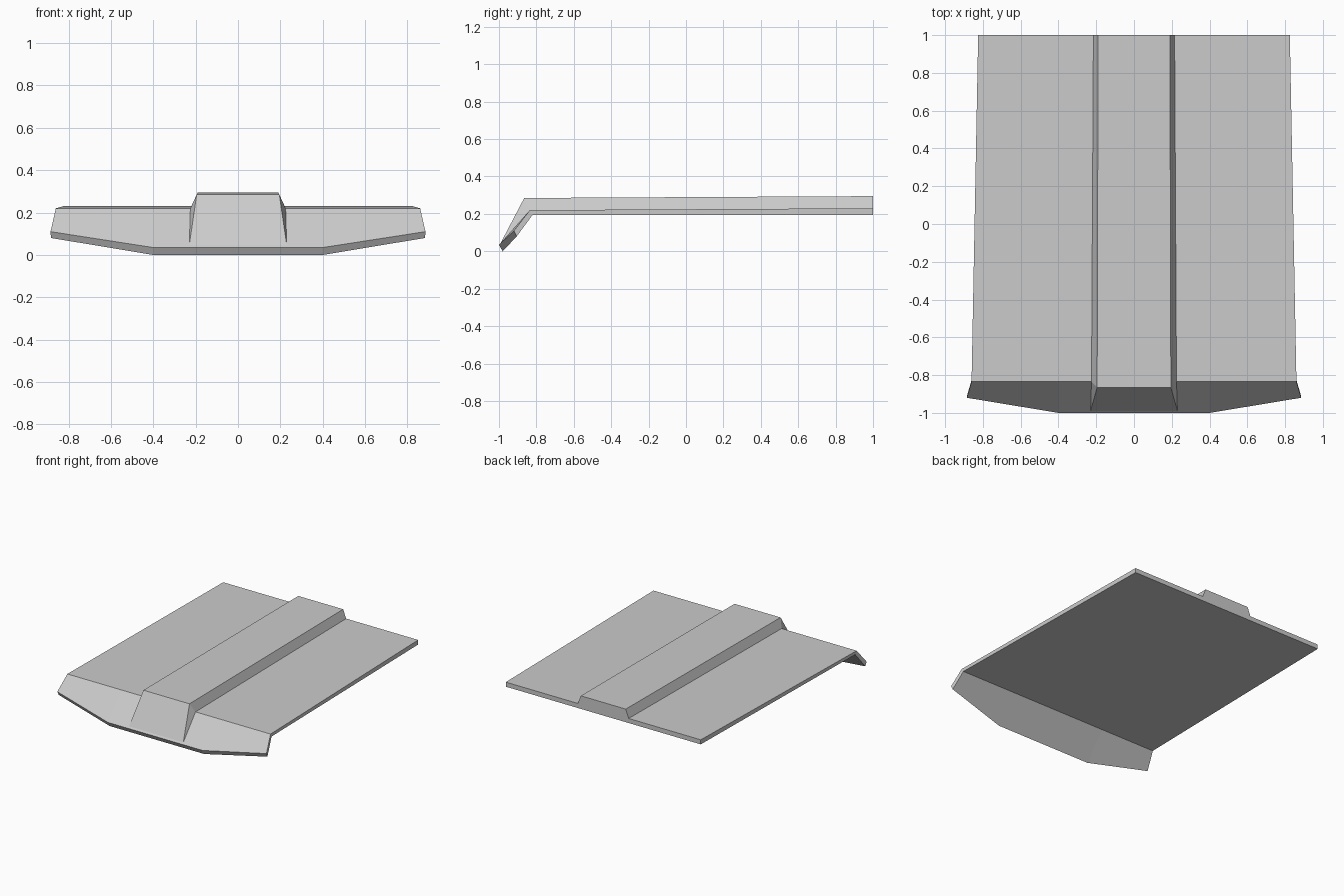
import bpy, bmesh

cube = bpy.data.objects.get("Cube")
if cube:
    bpy.data.objects.remove(cube)

grey = bpy.data.materials.new("light grey")
grey.use_nodes = True
grey.diffuse_color = (0.6, 0.6, 0.6, 1)
grey.node_tree.nodes["Principled BSDF"].inputs["Base Color"].default_value = (0.6, 0.6, 0.6, 1)


def mirrored_row(bm, half):
    """Points from left to right: the half row and its mirror image."""
    pts = half + [(-x, y, z) for x, y, z in reversed(half)]
    return [bm.verts.new(p) for p in pts]


def finish(bm, name):
    bmesh.ops.recalc_face_normals(bm, faces=bm.faces)
    mesh = bpy.data.meshes.new(name)
    bm.to_mesh(mesh)
    bm.free()
    mesh.materials.append(grey)
    obj = bpy.data.objects.new(name, mesh)
    bpy.context.collection.objects.link(obj)
    return obj


# Main panel: a thin tapered deck with a folded-down front lip
bm = bmesh.new()
halves = [
    [(0.825, 1, 0.23), (0.4, 1, 0.23)],            # back, top
    [(0.86, -0.835, 0.22), (0.4, -0.835, 0.22)],   # fold, top
    [(0.885, -0.92, 0.11), (0.4, -1, 0.035)],      # lip, outer
    [(0.883, -0.905, 0.08), (0.4, -0.98, 0)],      # lip, inner
    [(0.858, -0.82, 0.195), (0.4, -0.82, 0.195)],  # fold, underside
    [(0.825, 1, 0.195), (0.4, 1, 0.195)],          # back, underside
]
rows = [mirrored_row(bm, h) for h in halves]
for i, row in enumerate(rows):
    following = rows[(i + 1) % len(rows)]
    for k in range(3):
        bm.faces.new((row[k], row[k + 1], following[k + 1], following[k]))
# Side ends, split into the deck edge and the lip edge
for k in (0, 3):
    bm.faces.new([rows[i][k] for i in (0, 1, 4, 5)])
    bm.faces.new([rows[i][k] for i in (1, 2, 3, 4)])
finish(bm, "main_panel")

# Raised centre ridge, running out to a tip on the lip
bm = bmesh.new()
back = mirrored_row(bm, [(0.215, 1, 0.23), (0.19, 1, 0.295)])
fold = mirrored_row(bm, [(0.225, -0.835, 0.22), (0.195, -0.865, 0.285)])
tip = mirrored_row(bm, [(0.23, -0.99, 0.046)])
for k in range(3):
    bm.faces.new((back[k], back[k + 1], fold[k + 1], fold[k]))
bm.faces.new(back)
bm.faces.new((fold[1], fold[2], tip[1], tip[0]))
bm.faces.new((fold[0], fold[1], tip[0]))
bm.faces.new((fold[2], fold[3], tip[1]))
finish(bm, "centre_ridge")
